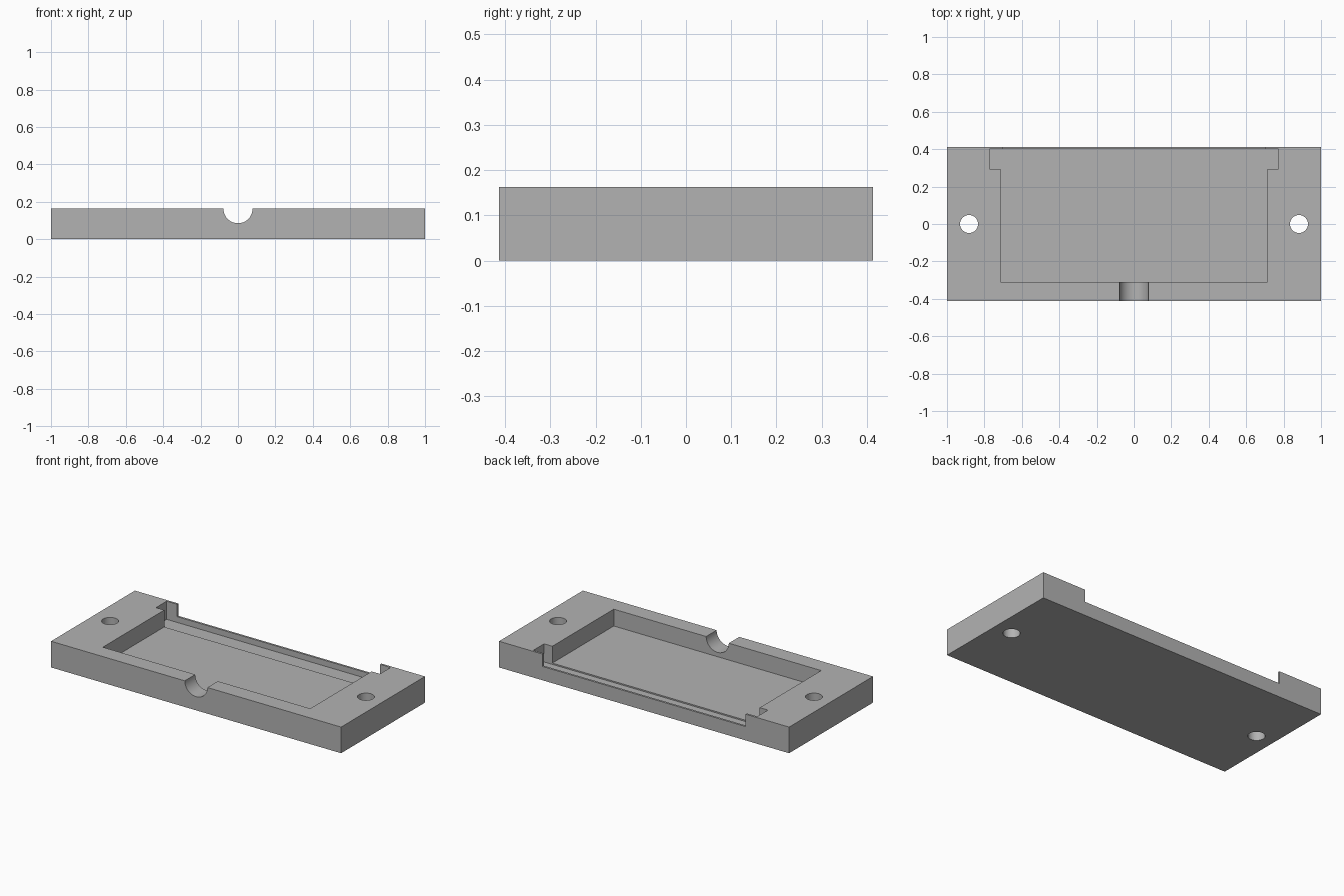
import bpy, math

if "Cube" in bpy.data.objects:
    bpy.data.objects.remove(bpy.data.objects["Cube"])

W, D, H = 1.0, 0.413, 0.163   # half width, half depth, height

grey = bpy.data.materials.new("plain grey")
grey.diffuse_color = (0.45, 0.45, 0.45, 1)
grey.use_nodes = True
grey.node_tree.nodes["Principled BSDF"].inputs["Base Color"].default_value = grey.diffuse_color


def box(name, x0, x1, y0, y1, z0, z1):
    bpy.ops.mesh.primitive_cube_add(size=1, location=((x0 + x1) / 2, (y0 + y1) / 2, (z0 + z1) / 2))
    ob = bpy.context.object
    ob.name = name
    ob.scale = (x1 - x0, y1 - y0, z1 - z0)
    bpy.ops.object.transform_apply(location=True, rotation=False, scale=True)
    ob.data.materials.append(grey)
    return ob


def cylinder(name, radius, depth, location, tilt=0.0):
    bpy.ops.mesh.primitive_cylinder_add(vertices=64, radius=radius, depth=depth,
                                        location=location, rotation=(tilt, 0, 0))
    ob = bpy.context.object
    ob.name = name
    bpy.ops.object.transform_apply(location=True, rotation=True, scale=True)
    ob.data.materials.append(grey)
    return ob


tray = box("tray", -W, W, -D, D, 0, H)

cutters = [
    # main recess, then the slightly deeper and wider slot at the back
    box("recess_cutter", -0.715, 0.715, -0.31, 0.35, 0.058, 0.3),
    box("rear_slot_cutter", -0.772, 0.772, 0.295, 0.40, 0.050, 0.3),
    # lowered part of the thin back wall
    box("back_wall_cutter", -0.70, 0.70, 0.35, 0.5, 0.086, 0.3),
    # half-round cable notch in the front wall
    cylinder("front_notch_cutter", 0.078, 0.3, (0, -0.40, H), math.pi / 2),
]
# screw holes through both ends
for side in (-1, 1):
    cutters.append(cylinder("screw_hole_cutter", 0.048, 0.6, (side * 0.882, 0, 0.1)))

# cut everything out of the tray
bpy.context.view_layer.objects.active = tray
for cutter in cutters:
    mod = tray.modifiers.new(cutter.name, 'BOOLEAN')
    mod.operation = 'DIFFERENCE'
    mod.solver = 'EXACT'
    mod.object = cutter
    bpy.ops.object.modifier_apply(modifier=mod.name)
for cutter in cutters:
    bpy.data.objects.remove(cutter)

# smooth the round holes and notch, keep the edges sharp
bpy.ops.object.select_all(action='DESELECT')
tray.select_set(True)
bpy.ops.object.shade_smooth_by_angle(angle=math.radians(30))
